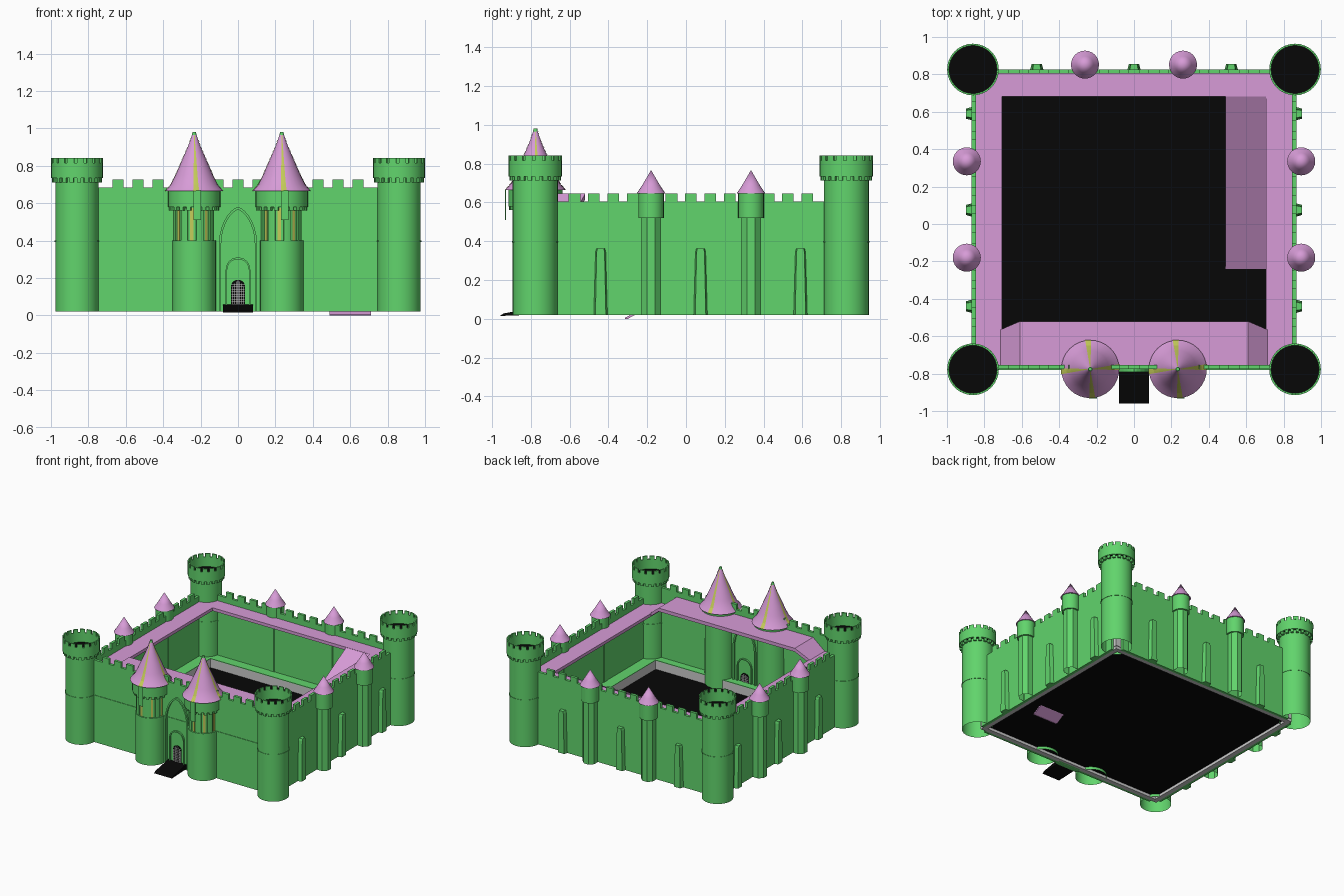
import bpy, bmesh
from math import sin, cos, pi, radians, tau
from mathutils import Matrix

if "Cube" in bpy.data.objects:
    bpy.data.objects.remove(bpy.data.objects["Cube"])


def material(name, rgb):
    m = bpy.data.materials.new(name)
    m.diffuse_color = (*rgb, 1)
    m.use_nodes = True
    m.node_tree.nodes["Principled BSDF"].inputs["Base Color"].default_value = m.diffuse_color
    return m


GREEN = material("stone_green", (0.12, 0.66, 0.15))
PINK = material("roof_pink", (0.68, 0.33, 0.68))
BLACK = material("black", (0.002, 0.002, 0.002))
YELLOW = material("yellow", (0.55, 0.6, 0.1))
I = Matrix.Identity(4)


def mesh_object(name, verts, faces, mat, mx=I, smooth=False):
    me = bpy.data.meshes.new(name)
    me.from_pydata(verts, [], faces)
    bm = bmesh.new()
    bm.from_mesh(me)
    bmesh.ops.remove_doubles(bm, verts=bm.verts, dist=1e-5)
    bmesh.ops.recalc_face_normals(bm, faces=bm.faces)
    bm.to_mesh(me)
    bm.free()
    if mat:
        me.materials.append(mat)
    ob = bpy.data.objects.new(name, me)
    bpy.context.collection.objects.link(ob)
    ob.matrix_world = mx
    if smooth:
        bpy.ops.object.select_all(action='DESELECT')
        ob.select_set(True)
        bpy.context.view_layer.objects.active = ob
        bpy.ops.object.shade_smooth_by_angle(angle=radians(35))
    return ob


def prism(name, outline, y0, y1, mat, mx=I, front=None):
    """Outline in x/z pushed from y0 to y1; 'front' is an optional different outline at y0."""
    n = len(outline)
    verts = [(x, y0, z) for x, z in front or outline] + [(x, y1, z) for x, z in outline]
    faces = [tuple(range(n)), tuple(range(n, 2 * n))]
    faces += [(i, (i + 1) % n, n + (i + 1) % n, n + i) for i in range(n)]
    return mesh_object(name, verts, faces, mat, mx)


def box(name, x0, x1, y0, y1, z0, z1, mat, mx=I):
    return prism(name, [(x0, z0), (x1, z0), (x1, z1), (x0, z1)], y0, y1, mat, mx)


def lathe(name, profile, mat, mx=I, n=32, start=0.0, sweep=tau, loop=False):
    full = abs(sweep - tau) < 1e-6
    rows, k = (n if full else n + 1), len(profile)
    verts = []
    for i in range(rows):
        a = start + sweep * i / n
        verts += [(r * cos(a), r * sin(a), z) for r, z in profile]
    faces = []
    for i in range(n):
        j = (i + 1) % rows
        for p in range(k if loop else k - 1):
            q = (p + 1) % k
            faces.append((i * k + p, j * k + p, j * k + q, i * k + q))
    if loop and not full:
        faces += [tuple(range(k)), tuple(range(n * k, n * k + k))]
    return mesh_object(name, verts, faces, mat, mx, n > 8)


def rect(r0, r1, z0, z1):
    return [(r0, z0), (r1, z0), (r1, z1), (r0, z1)]


def ring_of_blocks(name, count, fill, r0, r1, z0, z1, mat, mx):
    for i in range(count):
        lathe(name, rect(r0, r1, z0, z1), mat, mx, 2, tau * i / count, tau * fill / count, True)


# corner towers: open tubes with hollow crenellated heads
for x in (-0.861, 0.861):
    for y in (-0.777, 0.826):
        mx = Matrix.Translation((x, y, 0))
        lathe("corner_tower", [(0.116, 0.02), (0.116, 0.735)], GREEN, mx)
        lathe("corner_string_course", rect(0.114, 0.119, 0.393, 0.402), GREEN, mx, loop=True)
        ring_of_blocks("corner_corbel", 20, 0.55, 0.113, 0.133, 0.712, 0.735, GREEN, mx)
        lathe("corner_head", rect(0.128, 0.138, 0.735, 0.815), GREEN, mx, loop=True)
        lathe("corner_deck", [(0, 0.738), (0.133, 0.738)], BLACK, mx)
        ring_of_blocks("corner_merlon", 16, 0.72, 0.128, 0.138, 0.815, 0.842, GREEN, mx)

# four walls, each built facing -y then turned into place
walls = [("front", 0, 0, -0.776, 0.76, 0.684, 0), ("right", 90, 0.868, 0.025, 0.71, 0.605, 1),
         ("back", 180, 0, 0.826, 0.76, 0.605, 2), ("left", -90, -0.868, 0.025, 0.71, 0.605, -1)]
for side, ang, px, py, half, top, kind in walls:
    mx = Matrix.Translation((px, py, 0)) @ Matrix.Rotation(radians(ang), 4, 'Z')
    box(side + "_wall", -half - 0.04, half + 0.04, 0, 0.022, 0.02, top, GREEN, mx)
    for i in range(-7, 8):
        u = i * half * 2 / 14.2
        if abs(u) < half - 0.03:
            box(side + "_merlon", u - 0.03, u + 0.03, 0, 0.022, top, top + 0.042, GREEN, mx)
    if kind == 0:
        box("front_string_course", -half, half, -0.004, 0.01, 0.394, 0.402, GREEN, mx)
        continue
    # tapered buttresses and small turrets
    if kind == 2:
        butts, turrets = (-0.52, 0, 0.52), (-0.262, 0.262)
    else:
        butts = [kind * v for v in (-0.465, 0.05, 0.565)]
        turrets = [kind * v for v in (-0.205, 0.31)]
    taper = [(-0.036, 0.02), (0.036, 0.02), (0.027, 0.345), (0.022, 0.362),
             (-0.022, 0.362), (-0.027, 0.345)]
    for u in butts:
        prism(side + "_buttress", [(u + a, z) for a, z in taper], -0.03, 0.003, GREEN, mx,
              [(u + a * 0.75, z) for a, z in taper])
    for u in turrets:
        t = mx @ Matrix.Translation((u, -0.026, 0))
        lathe("turret_shaft", [(0.056, 0.02), (0.056, 0.52)], GREEN, t, 8, pi / 8)
        lathe("turret_head", [(0, 0.52), (0.066, 0.52), (0.066, 0.645)], GREEN, t, 24)
        lathe("turret_cone", [(0, 0.645), (0.075, 0.645), (0.045, 0.69), (0.0, 0.767)], PINK, t, 24)

# gate towers with tall flared cones; plain on the courtyard side
cone = [(0.155, 0.665), (0.125, 0.7), (0.1, 0.75), (0.07, 0.82), (0.033, 0.905), (0.012, 0.965)]
for x in (-0.234, 0.234):
    mx = Matrix.Translation((x, -0.776, 0))
    lathe("gate_tower", [(0.116, 0.02), (0.116, 0.402), (0.103, 0.402), (0.103, 0.58)], GREEN, mx)
    lathe("gate_tower_inner_side", [(0.116, 0.4), (0.116, 0.64)], GREEN, mx, 16, 0.12, pi - 0.24)
    for i in range(8):
        a = tau * i / 8 + 0.1
        lathe("gate_pilaster", rect(0.1, 0.111, 0.402, 0.575), GREEN, mx, 3, a, 0.36, True)
        lathe("gate_slit", rect(0.1, 0.106, 0.402, 0.575), YELLOW, mx, 2, a + 0.48, 0.16, True)
    ring_of_blocks("gate_corbel", 20, 0.55, 0.1, 0.135, 0.56, 0.58, GREEN, mx)
    lathe("gate_head", [(0.1, 0.58), (0.14, 0.58), (0.14, 0.668)], GREEN, mx)
    lathe("gate_cone", [(0, 0.665)] + cone + [(0, 0.967)], PINK, mx)
    lathe("cone_tip", [(0, 0.955), (0.014, 0.955), (0.009, 0.982), (0, 0.982)], GREEN, mx, 12)
    for k in range(4):
        lathe("cone_stripe", [(r + 0.002, z + 0.001) for r, z in cone], YELLOW, mx, 3,
              radians(90 * k - 2), radians(12))
    box("gate_banner", -0.005, 0.035, -0.156, -0.152, 0.51, 0.668, GREEN, mx)


# gateway: nested pointed arches, inside and outside
def arch(w, spring, apex, power=0.9, z0=0.02, steps=7):
    a = [pi / 2 * i / steps for i in range(steps)]
    right = [(w * cos(t) ** power, spring + (apex - spring) * sin(t)) for t in a]
    return [(-w, z0), (w, z0)] + right + [(0, apex)] + [(-x, z) for x, z in reversed(right)]


def arch_frame(name, outer, inner, y0, y1, mat):
    n = len(outer)
    verts = [(x, y, z) for o in (outer, inner) for y in (y0, y1) for x, z in o]
    faces = []
    for i in range(n):
        j = (i + 1) % n
        for a, b in ((0, 1), (1, 3), (3, 2), (2, 0)):
            faces.append((a * n + i, a * n + j, b * n + j, b * n + i))
    mesh_object(name, verts, faces, mat)


for y, d in ((-0.776, -1), (-0.754, 1)):
    arch_frame("gate_outer_arch", arch(0.102, 0.38, 0.58, 1.3), arch(0.09, 0.38, 0.565, 1.3),
               y, y + d * 0.014, GREEN)
    arch_frame("gate_inner_arch", arch(0.066, 0.24, 0.31), arch(0.058, 0.24, 0.3),
               y, y + d * 0.012, GREEN)
    prism("gate_opening", arch(0.037, 0.155, 0.19), y, y + d * 0.002, BLACK)
    for i in range(-3, 4):
        x = i * 0.0105
        box("portcullis_bar", x - 0.0015, x + 0.0015, y, y + d * 0.006, 0.05,
            0.186 - 3.5 * i * i / 900, None)
    for i in range(9):
        z = 0.06 + i * 0.0135
        box("portcullis_rail", -0.034, 0.034, y, y + d * 0.005, z - 0.0015, z + 0.0015, None)

# drawbridge ramp in front of the gate
turn = Matrix.Rotation(radians(90), 4, 'Z')
prism("drawbridge", [(-0.96, 0.015), (-0.77, 0.022), (-0.77, 0.06), (-0.94, 0.028)],
      -0.08, 0.08, BLACK, turn)

# courtyard floor, with a low terrace and a base ring around it
box("courtyard_floor", -0.84, 0.84, -0.754, 0.804, 0.042, 0.046, BLACK)


def courtyard_strips(name, x_in, yf, yb, z0, z1, mat):
    box(name, -0.848, 0.848, -0.756, yf, z0, z1, mat)
    box(name, -0.848, 0.848, yb, 0.806, z0, z1, mat)
    for s in (-1, 1):
        box(name, s * x_in, s * 0.848, yf, yb, z0, z1, mat)


courtyard_strips("base_ring", 0.81, -0.72, 0.77, 0.02, 0.042, None)
courtyard_strips("terrace", 0.755, -0.69, 0.725, 0.046, 0.115, None)
courtyard_strips("terrace_top", 0.755, -0.69, 0.725, 0.115, 0.12, GREEN)

# wall-walk roofs: low on three sides, raised behind the gate with sloped ends
box("back_roof", -0.85, 0.85, 0.682, 0.806, 0.535, 0.56, PINK)
for s in (-1, 1):
    box("side_roof", s * 0.706, s * 0.85, -0.757, 0.682, 0.535, 0.56, PINK)
    top = [(0.61, -0.52, 0.645), (0.61, -0.755, 0.645), (0.714, -0.755, 0.56), (0.714, -0.565, 0.56)]
    verts = [(s * a, b, c - d) for d in (0, 0.028) for a, b, c in top]
    mesh_object("front_roof_end", verts, [(0, 1, 2, 3), (4, 5, 6, 7), (0, 1, 5, 4), (1, 2, 6, 5),
                                          (2, 3, 7, 6), (3, 0, 4, 7)], PINK)
box("front_roof", -0.61, 0.61, -0.755, -0.52, 0.617, 0.645, PINK)

# long ramp from the courtyard up to the back roof
prism("courtyard_ramp", [(-0.315, 0.0), (-0.30, 0.0), (0.685, 0.552), (0.685, 0.56), (-0.315, 0.005)],
      -0.71, -0.49, PINK, turn)
